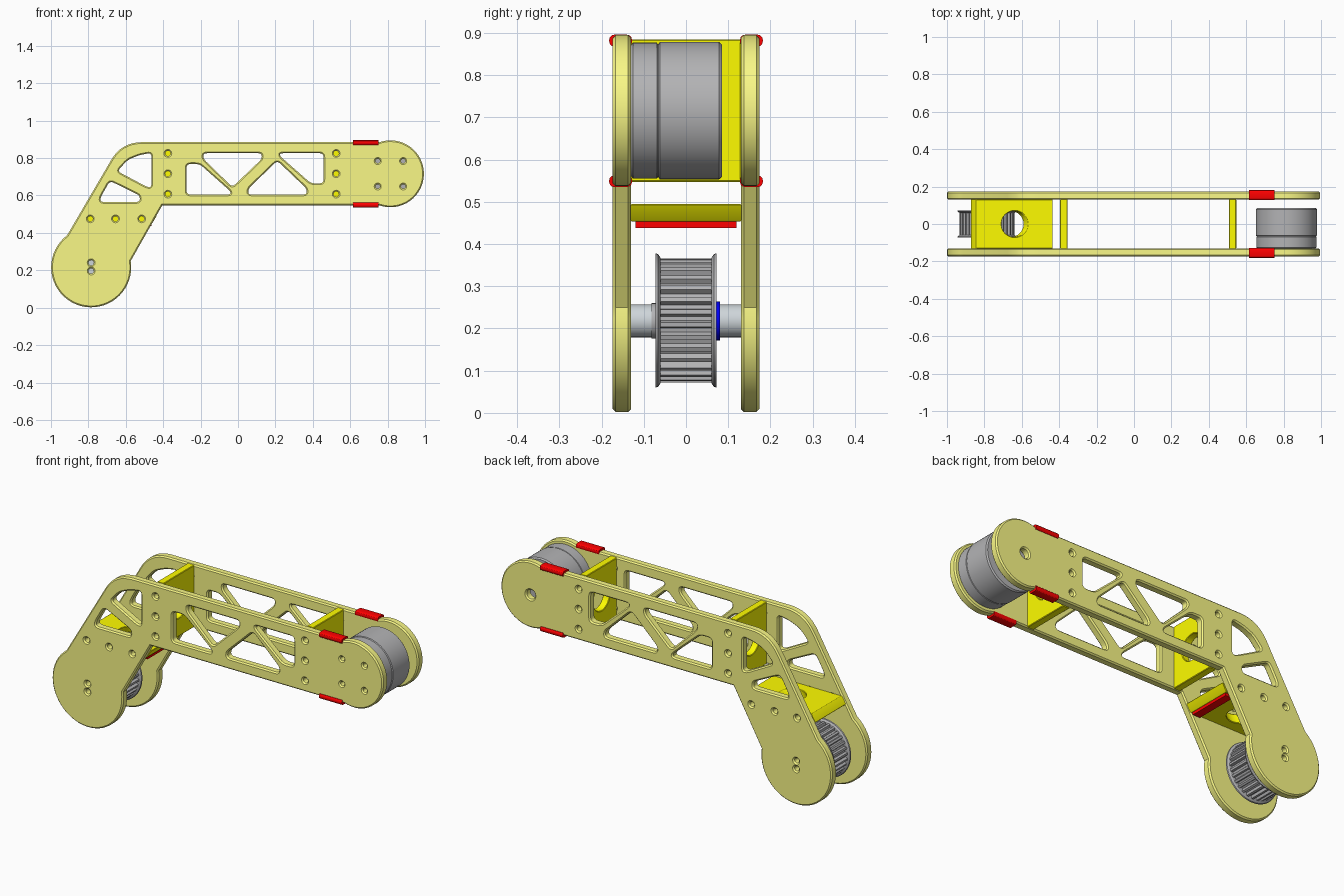
import bpy, bmesh
from math import sin, cos, radians, pi
from mathutils import Matrix, Vector

if "Cube" in bpy.data.objects:
    bpy.data.objects.remove(bpy.data.objects["Cube"])


def mat(name, c):
    m = bpy.data.materials.new(name)
    m.diffuse_color = (*c, 1)
    m.use_nodes = True
    m.node_tree.nodes["Principled BSDF"].inputs["Base Color"].default_value = m.diffuse_color
    return m


KHAKI = mat("khaki", (0.95, 0.94, 0.24))
YELLOW = mat("yellow", (1.0, 0.98, 0.0))
RED = mat("red", (1.0, 0.0, 0.0))
BLUE = mat("blue", (0.0, 0.0, 0.9))
STEEL = mat("steel", (0.62, 0.67, 0.70))
GREY = mat("grey", (0.45, 0.45, 0.46))


def finish(name, mesh, material):
    bm = bmesh.new()
    bm.from_mesh(mesh)
    bmesh.ops.remove_doubles(bm, verts=bm.verts, dist=1e-5)
    bmesh.ops.recalc_face_normals(bm, faces=bm.faces)
    bm.to_mesh(mesh)
    bm.free()
    mesh.materials.clear()
    mesh.materials.append(material)
    ob = bpy.data.objects.new(name, mesh)
    bpy.context.collection.objects.link(ob)
    bpy.ops.object.select_all(action='DESELECT')
    ob.select_set(True)
    bpy.context.view_layer.objects.active = ob
    bpy.ops.object.shade_smooth_by_angle(angle=radians(30))
    return ob


def arc(cx, cy, r, a0, a1, n):
    return [(cx + r * cos(radians(a0 + (a1 - a0) * i / n)),
             cy + r * sin(radians(a0 + (a1 - a0) * i / n))) for i in range(n + 1)]


def circle(cx, cy, r, n=20):
    return arc(cx, cy, r, 0, 360, n)[:-1]


def rounded(pts, r, n=5):
    """Round every corner of a polygon with tangent length r."""
    out = []
    for i, p in enumerate(pts):
        p, a, b = Vector(p), Vector(pts[i - 1]), Vector(pts[(i + 1) % len(pts)])
        s = p + (a - p).normalized() * min(r, (a - p).length * 0.45)
        e = p + (b - p).normalized() * min(r, (b - p).length * 0.45)
        out += [tuple(s.lerp(p, t).lerp(p.lerp(e, t), t)) for t in (k / n for k in range(n + 1))]
    return out


def slab(name, loops, thick, matrix, material, bevel=0.0):
    """Flat part from an outline plus hole loops, with chamfered edges."""
    cu = bpy.data.curves.new(name, 'CURVE')
    cu.dimensions, cu.fill_mode = '2D', 'BOTH'
    cu.extrude = thick / 2 - bevel
    cu.bevel_depth, cu.bevel_resolution, cu.offset = bevel, 0, -bevel
    for loop in loops:
        sp = cu.splines.new('POLY')
        sp.points.add(len(loop) - 1)
        for q, (x, y) in zip(sp.points, loop):
            q.co = (x, y, 0, 1)
        sp.use_cyclic_u = True
    tmp = bpy.data.objects.new("tmp", cu)
    bpy.context.collection.objects.link(tmp)
    dg = bpy.context.evaluated_depsgraph_get()
    me = bpy.data.meshes.new_from_object(tmp.evaluated_get(dg))
    bpy.data.objects.remove(tmp)
    me.transform(matrix)
    return finish(name, me, material)


def lathe(name, profile, cx, cz, material, n=48):
    """Revolve (radius, y) points around a y-axis line."""
    bm = bmesh.new()
    vs = [bm.verts.new((cx + r, y, cz)) for r, y in profile]
    es = [bm.edges.new(p) for p in zip(vs, vs[1:])]
    bmesh.ops.spin(bm, geom=vs + es, cent=(cx, 0, cz), axis=(0, 1, 0),
                   angle=2 * pi, steps=n, use_merge=True)
    me = bpy.data.meshes.new(name)
    bm.to_mesh(me)
    bm.free()
    return finish(name, me, material)


def box(name, lo, hi, material, bevel):
    """Box with its edges along x rounded."""
    bm = bmesh.new()
    bmesh.ops.create_cube(bm, size=1)
    for v in bm.verts:
        v.co = [(a + b) / 2 + c * (b - a) for a, b, c in zip(lo, hi, v.co)]
    long_edges = [e for e in bm.edges if abs(e.verts[0].co.x - e.verts[1].co.x) > 0.01]
    bmesh.ops.bevel(bm, geom=long_edges, offset=bevel, segments=3, affect='EDGES', profile=0.5)
    me = bpy.data.meshes.new(name)
    bm.to_mesh(me)
    bm.free()
    return finish(name, me, material)


HX, HZ = -0.785, 0.216      # pulley axis
MX, MZ = 0.815, 0.716       # motor axis
UPRIGHT = Matrix.Rotation(pi / 2, 4, 'X')

# Side plate outline: pulley disc, straight arm, motor disc, elbow
elbow = [(0.757, 0.885), (-0.623, 0.885), (-0.91, 0.388)]
outline = (arc(HX, HZ, 0.214, 127, 369, 36) + [(-0.405, 0.547)]
           + arc(MX, MZ, 0.179, -109, 109, 32)
           + rounded(elbow, 0.11, 8)[9:18])

# Truss windows
windows = [
    [(-0.275, 0.605), (-0.04, 0.605), (-0.04, 0.622), (-0.205, 0.768), (-0.275, 0.768)],
    [(-0.185, 0.826), (0.127, 0.826), (0.127, 0.795), (-0.03, 0.645), (-0.185, 0.795)],
    [(0.055, 0.605), (0.367, 0.605), (0.367, 0.636), (0.21, 0.786), (0.055, 0.636)],
    [(0.225, 0.826), (0.457, 0.826), (0.457, 0.665), (0.39, 0.665), (0.225, 0.81)],
    [(-0.645, 0.73), (-0.59, 0.79), (-0.53, 0.815), (-0.463, 0.828), (-0.463, 0.645), (-0.485, 0.645)],
    [(-0.685, 0.678), (-0.525, 0.60), (-0.525, 0.565), (-0.735, 0.565), (-0.735, 0.59)],
]
holes = [(x, z) for x in (-0.375, 0.525) for z in (0.825, 0.716, 0.607)]
holes += [(x, 0.475) for x in (-0.79, -0.655, -0.515)]
holes += [(HX, HZ + d) for d in (-0.02, 0.024)]
common = [outline] + [rounded(w, 0.022) for w in windows] + [circle(x, z, 0.014) for x, z in holes]
motor_holes = [circle(MX + a, MZ + b, 0.012) for a in (-0.068, 0.068) for b in (-0.068, 0.068)]
for name, y, extra in (("front_side_plate", -0.152, motor_holes),
                       ("back_side_plate", 0.152, [circle(MX, MZ, 0.026)])):
    slab(name, common + extra, 0.044, Matrix.Translation((0, y, 0)) @ UPRIGHT, KHAKI, 0.007)

# Upright bulkheads between the plates
wall = [(-0.131, 0.547), (0.131, 0.547), (0.131, 0.885), (-0.131, 0.885)]
for name, x in (("elbow_bulkhead", -0.375), ("motor_bulkhead", 0.527)):
    m = Matrix(((0, 0, 1, x), (1, 0, 0, 0), (0, 1, 0, 0), (0, 0, 0, 1)))
    slab(name, [wall, circle(0, 0.716, 0.07, 32)], 0.04, m, YELLOW, 0.003)

# Lower shelf with ends slanted along the leg
shear = Matrix.Translation((0, 0, 0.474))
shear[0][2] = 0.577
shelf = [(-0.86, -0.131), (-0.445, -0.131), (-0.445, 0.131), (-0.86, 0.131)]
slab("lower_shelf", [shelf, circle(-0.65, 0, 0.07, 32)], 0.042, shear, YELLOW, 0.003)
box("shelf_bumper", (-0.505, -0.12, 0.438), (-0.462, 0.12, 0.455), RED, 0.002)

# Red edge bumpers near the motor
for side in (-1, 1):
    ys = sorted((side * 0.128, side * 0.182))
    for level, z in (("top", 0.882), ("bottom", 0.549)):
        box(f"{level}_edge_bumper_{'front' if side < 0 else 'back'}",
            (0.615, ys[0], z - 0.014), (0.752, ys[1], z + 0.014), RED, 0.012)

# Motor
lathe("motor", [(0, -0.131), (0.155, -0.131), (0.161, -0.125), (0.161, -0.069), (0.158, -0.067),
                (0.158, -0.065), (0.163, -0.062), (0.163, 0.078), (0.157, 0.085), (0, 0.085)],
      MX, MZ, GREY, 64)

# Toothed pulley with flanges, shaft, hub and spacer
teeth = 30
gear = []
for i in range(teeth):
    for f, r in ((0, 0.133), (0.35, 0.133), (0.5, 0.147), (0.85, 0.147)):
        a = 2 * pi * (i + f) / teeth
        gear.append((r * cos(a), r * sin(a)))
slab("pulley_teeth", [gear], 0.126, Matrix.Translation((HX, 0, HZ + 0.003)) @ UPRIGHT, GREY)
for name, s in (("pulley_flange_front", -1), ("pulley_flange_back", 1)):
    lathe(name, [(0, s * 0.06), (0.148, s * 0.06), (0.157, s * 0.066), (0.159, s * 0.072), (0, s * 0.072)],
          HX, HZ + 0.003, GREY)
lathe("shaft", [(0, -0.131), (0.039, -0.131), (0.039, 0.131), (0, 0.131)], HX, HZ + 0.002, STEEL, 32)
lathe("pulley_hub", [(0, -0.082), (0.042, -0.082), (0.042, -0.07), (0, -0.07)], HX, HZ + 0.002, GREY, 32)
lathe("spacer_ring", [(0, 0.071), (0.046, 0.071), (0.046, 0.08), (0, 0.08)], HX, HZ + 0.002, BLUE, 32)
